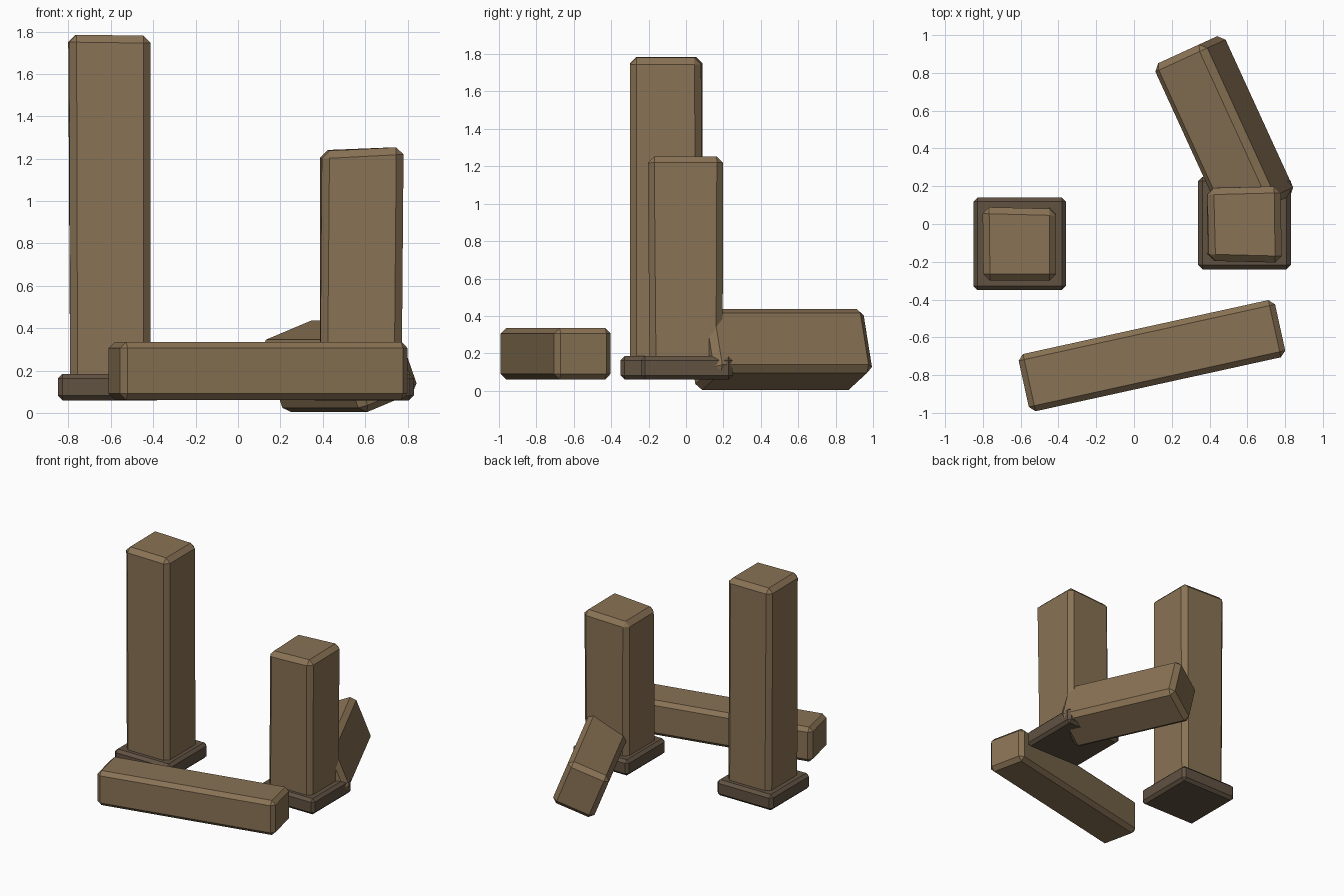
import bpy, bmesh
from math import radians

if "Cube" in bpy.data.objects:
    bpy.data.objects.remove(bpy.data.objects["Cube"])


def material(name, color):
    m = bpy.data.materials.new(name)
    m.diffuse_color = (*color, 1)
    m.use_nodes = True
    m.node_tree.nodes["Principled BSDF"].inputs["Base Color"].default_value = m.diffuse_color
    return m


STONE = material("stone", (0.25, 0.17, 0.09))
DARK = material("dark_stone", (0.12, 0.085, 0.055))


def block(name, size, loc, rot=(0, 0, 0), bevel=0.03, mat=STONE, nudge=None):
    """Chamfered box; nudge maps corner signs to small offsets for a worn look."""
    bm = bmesh.new()
    bmesh.ops.create_cube(bm, size=1)
    for v in bm.verts:
        key = tuple(1 if c > 0 else -1 for c in v.co)
        off = (nudge or {}).get(key, (0, 0, 0))
        v.co = [v.co[i] * size[i] + off[i] for i in range(3)]
    bmesh.ops.bevel(bm, geom=bm.edges[:], offset=bevel, segments=1,
                    affect='EDGES', profile=0.5)
    me = bpy.data.meshes.new(name)
    bm.to_mesh(me)
    bm.free()
    me.materials.append(mat)
    ob = bpy.data.objects.new(name, me)
    ob.location = loc
    ob.rotation_euler = [radians(a) for a in rot]
    bpy.context.collection.objects.link(ob)
    return ob


# Plinths under the standing pillars
block("tall_plinth", (0.49, 0.49, 0.125), (-0.605, -0.105, 0.122), bevel=0.022, mat=DARK)
block("short_plinth", (0.49, 0.49, 0.125), (0.585, 0.005, 0.122), bevel=0.022, mat=DARK)

# Standing pillars, slightly uneven
block("tall_pillar", (0.39, 0.39, 1.68), (-0.607, -0.105, 0.94), bevel=0.035,
      nudge={(-1, 1, 1): (0, 0, 0.005), (-1, -1, 1): (0.005, 0, 0.005),
             (-1, 1, -1): (0.01, 0, 0), (-1, -1, -1): (0.01, 0, 0),
             (1, 1, 1): (0, -0.01, 0)})
block("short_pillar", (0.39, 0.39, 1.14), (0.582, 0.0, 0.675), bevel=0.035,
      nudge={(-1, 1, 1): (0, -0.005, -0.005), (-1, -1, 1): (0.01, 0, -0.01),
             (1, 1, 1): (0, 0.005, 0.01), (1, -1, 1): (0.005, -0.01, 0.01),
             (1, 1, -1): (-0.005, 0, 0), (1, -1, -1): (-0.005, 0, 0)})

# Fallen lintel at the front
block("fallen_lintel", (1.39, 0.31, 0.275), (0.095, -0.697, 0.198), (0, 0, 12.4))

# Broken pillar piece rolled against the short pillar
block("fallen_pillar_piece", (0.93, 0.324, 0.366), (0.478, 0.5, 0.22),
      (21, 0, -65.4), bevel=0.035)
